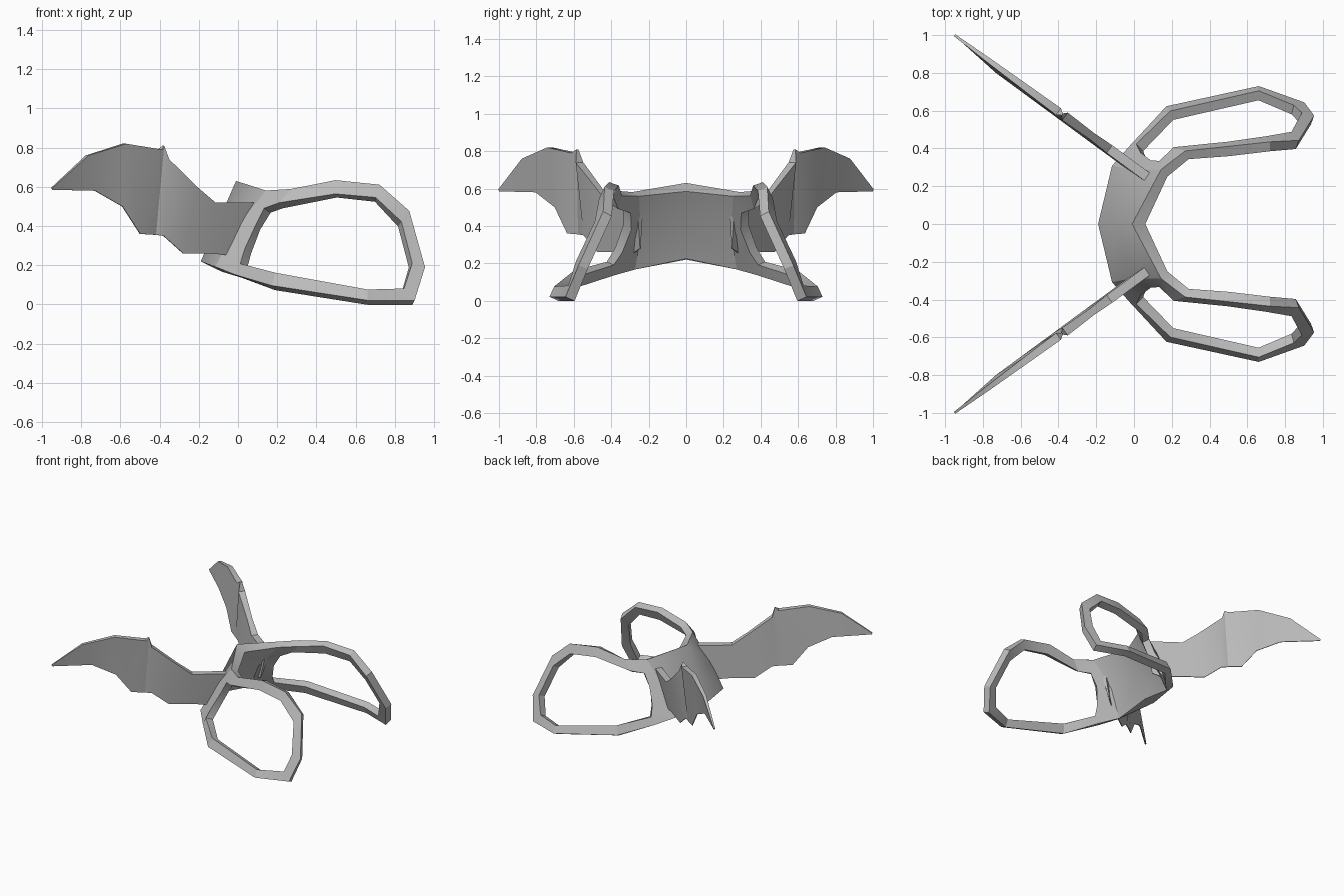
import bpy
import bmesh
from mathutils import Vector

if "Cube" in bpy.data.objects:
    bpy.data.objects.remove(bpy.data.objects["Cube"], do_unlink=True)

grey = bpy.data.materials.new("plain_grey")
grey.use_nodes = True
grey.diffuse_color = (0.5, 0.5, 0.5, 1)
bsdf = grey.node_tree.nodes["Principled BSDF"]
bsdf.inputs["Base Color"].default_value = (0.5, 0.5, 0.5, 1)


def finish(name, bm, merge):
    """Turn a right-hand half into a mirrored, shaded object."""
    bmesh.ops.recalc_face_normals(bm, faces=bm.faces)
    mesh = bpy.data.meshes.new(name)
    bm.to_mesh(mesh)
    bm.free()
    mesh.materials.append(grey)
    ob = bpy.data.objects.new(name, mesh)
    bpy.context.collection.objects.link(ob)
    mod = ob.modifiers.new("Mirror", 'MIRROR')
    mod.use_axis = (False, True, False)
    mod.use_mirror_merge = merge
    bpy.ops.object.select_all(action='DESELECT')
    ob.select_set(True)
    bpy.context.view_layer.objects.active = ob
    bpy.ops.object.shade_smooth_by_angle(angle=0.45)
    return ob


# Strap loop stations: outer edge and inner edge, down the middle of the strap
stations = [
    ((.16, -.27, .57), (.15, -.315, .48)),
    ((.28, -.365, .575), (.22, -.385, .505)),
    ((.50, -.385, .625), (.50, -.41, .555)),
    ((.72, -.41, .60), (.70, -.44, .535)),
    ((.865, -.42, .465), (.825, -.465, .41)),
    ((.945, -.55, .18), (.88, -.565, .20)),
    ((.895, -.62, .01), (.84, -.605, .07)),
    ((.66, -.705, .01), (.66, -.68, .065)),
    ((.18, -.60, .085), (.20, -.575, .15)),
    ((.0, -.40, .145), (.03, -.405, .20)),
    ((-.10, -.29, .18), (.05, -.36, .27)),
    ((.0, -.265, .38), (.10, -.315, .39)),
]
THICK = 0.055
pairs = [(Vector(p), Vector(q)) for p, q in stations]
mids = [(p + q) / 2 for p, q in pairs]
count = len(pairs)

# Harness: each strap section has four corners, the plate joins it to the spine
bm = bmesh.new()
ring = []
for i, (p, q) in enumerate(pairs):
    along = mids[(i + 1) % count] - mids[i - 1]
    side = along.cross(q - p).normalized() * THICK / 2
    # outer/outboard, inner/outboard, inner/inboard, outer/inboard
    ring.append([bm.verts.new(c) for c in (p - side, q - side, q + side, p + side)])
for i in range(count):
    a, b = ring[i], ring[(i + 1) % count]
    for k in range(4):
        if k == 3 and i >= count - 2:
            continue  # the back plate joins here
        bm.faces.new((a[k], a[(k + 1) % 4], b[(k + 1) % 4], b[k]))

spine_out = [bm.verts.new(c) for c in ((-.01, 0, .63), (-.10, 0, .425), (-.19, 0, .22))]
spine_in = [bm.verts.new(c) for c in ((.06, 0, .585), (-.02, 0, .41), (-.11, 0, .225))]
joint = [ring[0], ring[-1], ring[-2]]
for i in range(2):
    a, b = joint[i], joint[i + 1]
    bm.faces.new((spine_out[i], spine_out[i + 1], b[0], a[0]))
    bm.faces.new((spine_in[i], spine_in[i + 1], b[3], a[3]))
for i in (0, 2):
    bm.faces.new((spine_out[i], spine_in[i], joint[i][3], joint[i][0]))
finish("harness", bm, True)

# Bat wings: leading edge (x, z), trailing edge (x, z), half thickness
wing = [
    ((.075, .43), (.03, .28), .012),
    ((.10, .52), (-.03, .25), .025),
    ((-.13, .52), (-.14, .26), .025),
    ((-.22, .60), (-.28, .26), .020),
    ((-.365, .74), (-.38, .35), .025),
    ((-.38, .81), (-.42, .355), .006),
    ((-.40, .79), (-.50, .36), .022),
    ((-.58, .82), (-.59, .50), .018),
    ((-.77, .76), (-.73, .58), .013),
    ((-.95, .595), (-.945, .585), .006),
]
across = Vector((.59, -.81, 0))


def wing_point(xz, shift):
    return Vector((xz[0], -.235 + .735 * (xz[0] - .09) + shift, xz[1]))


bm = bmesh.new()
rows = []
for n, (top, low, half) in enumerate(wing):
    t = wing_point(top, 0)
    b = wing_point(low, .035 if n < len(wing) - 1 else 0)
    rows.append([bm.verts.new(c) for c in (
        t + across * half, t - across * half, b - across * .003, b + across * .003)])
for a, b in zip(rows, rows[1:]):
    for k in range(4):
        bm.faces.new((a[k], a[(k + 1) % 4], b[(k + 1) % 4], b[k]))
bm.faces.new(rows[0])
bm.faces.new(rows[-1])
finish("wings", bm, False)
